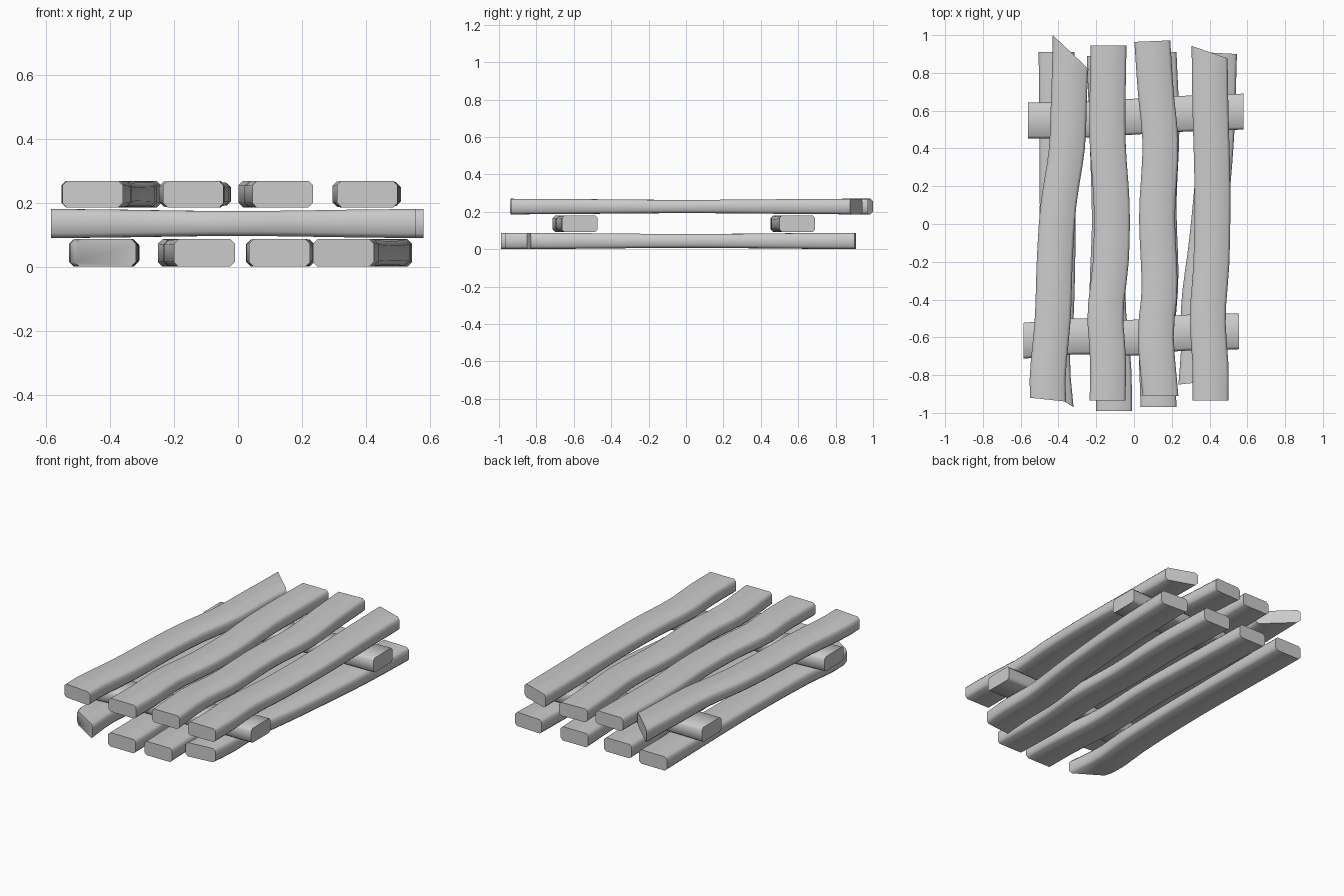
import bpy, bmesh, math

old = bpy.data.objects.get("Cube")
if old:
    bpy.data.objects.remove(old, do_unlink=True)

# One plain grey for all timber
grey = bpy.data.materials.new("pale_grey_timber")
grey.use_nodes = True
colour = (0.6, 0.6, 0.6, 1)
grey.diffuse_color = colour
grey.node_tree.nodes["Principled BSDF"].inputs["Base Color"].default_value = colour

WIDTH, STEPS, CHAMFER = 0.19, 18, 0.014


def curve_at(points, s):
    """Smooth sideways offset at distance s through (distance, offset) points."""
    last = len(points) - 1
    slope = lambda i: ((points[min(i + 1, last)][1] - points[max(i - 1, 0)][1])
                       / (points[min(i + 1, last)][0] - points[max(i - 1, 0)][0]))
    for i in range(last):
        (a, p), (b, q) = points[i], points[i + 1]
        if s <= b or i == last - 1:
            h, t = b - a, (s - a) / (b - a)
            return ((2*t**3 - 3*t**2 + 1) * p + (t**3 - 2*t**2 + t) * h * slope(i)
                    + (3*t**2 - 2*t**3) * q + (t**3 - t**2) * h * slope(i + 1))


def timber(name, points, z, height, skew=(0, 0), across=False):
    """Warped board with chamfered edges; skew slants the cut at each end."""
    bm = bmesh.new()
    w, c = WIDTH / 2, CHAMFER
    start, end = points[0][0], points[-1][0]
    rings = []
    for k in range(STEPS + 1):
        t = k / STEPS
        s = start + (end - start) * t
        mid = curve_at(points, s)
        # Boards are a little thinner towards the middle
        h = (height - 0.012 * math.sin(math.pi * t) ** 2) / 2
        section = [(-w + c, -h), (w - c, -h), (w, -h + c), (w, h - c),
                   (w - c, h), (-w + c, h), (-w, h - c), (-w, -h + c)]
        slant = skew[0] if k == 0 else skew[1] if k == STEPS else 0
        ring = []
        for u, v in section:
            along, side = s + slant * u / w, mid + u
            xy = (along, side) if across else (side, along)
            ring.append(bm.verts.new((*xy, z + v)))
        rings.append(ring)
    for a, b in zip(rings, rings[1:]):
        for i in range(len(a)):
            j = (i + 1) % len(a)
            bm.faces.new((a[i], a[j], b[j], b[i]))
    bm.faces.new(rings[0])
    bm.faces.new(rings[-1])
    bmesh.ops.recalc_face_normals(bm, faces=bm.faces)
    mesh = bpy.data.meshes.new(name)
    bm.to_mesh(mesh)
    bm.free()
    mesh.materials.append(grey)
    obj = bpy.data.objects.new(name, mesh)
    bpy.context.collection.objects.link(obj)
    bpy.ops.object.select_all(action="DESELECT")
    obj.select_set(True)
    bpy.context.view_layer.objects.active = obj
    bpy.ops.object.shade_smooth_by_angle(angle=math.radians(50))


# Top boards, from the model's right (-x) to its left
top = [
    ([(-.93, -.455), (-.8, -.457), (-.5, -.43), (-.2, -.42), (.1, -.40),
      (.4, -.355), (.65, -.345), (.91, -.335)], (-.01, -.09)),
    ([(-.935, -.14), (-.7, -.138), (-.48, -.152), (-.2, -.123), (.1, -.118),
      (.45, -.14), (.945, -.135)], (0, 0)),
    ([(-.91, .14), (-.58, .115), (-.35, .135), (.05, .122), (.42, .14),
      (.7, .115), (.968, .097)], (0, .004)),
    ([(-.935, .405), (-.75, .405), (-.5, .39), (-.2, .41), (.2, .415),
      (.6, .405), (.91, .40)], (0, -.033)),
]
for n, (path, skew) in enumerate(top, 1):
    timber(f"top_board_{n}", path, 0.228, 0.083, skew)

# Bottom boards
bottom = [
    ([(-.91, -.415), (-.75, -.435), (-.5, -.415), (-.1, -.405), (.4, -.405),
      (.91, -.41)], (-.06, 0)),
    ([(-.99, -.105), (-.75, -.11), (-.4, -.14), (0, -.128), (.4, -.138),
      (.89, -.155)], (0, 0)),
    ([(-.968, .13), (-.6, .12), (-.3, .14), (.1, .13), (.5, .145),
      (.91, .13)], (0, 0)),
    ([(-.84, .33), (-.65, .345), (-.42, .345), (-.1, .385), (.2, .415),
      (.5, .437), (.905, .45)], (.01, -.005)),
]
for n, (path, skew) in enumerate(bottom, 1):
    timber(f"bottom_board_{n}", path, 0.044, 0.086, skew)

# Cross beams between the two layers
timber("back_cross_beam", [(-.56, .548), (-.3, .55), (0, .568), (.25, .583),
                           (.58, .595)], 0.136, 0.09, across=True)
timber("front_cross_beam", [(-.585, -.618), (-.3, -.595), (0, -.602),
                            (.25, -.577), (.555, -.568)], 0.136, 0.09, across=True)
